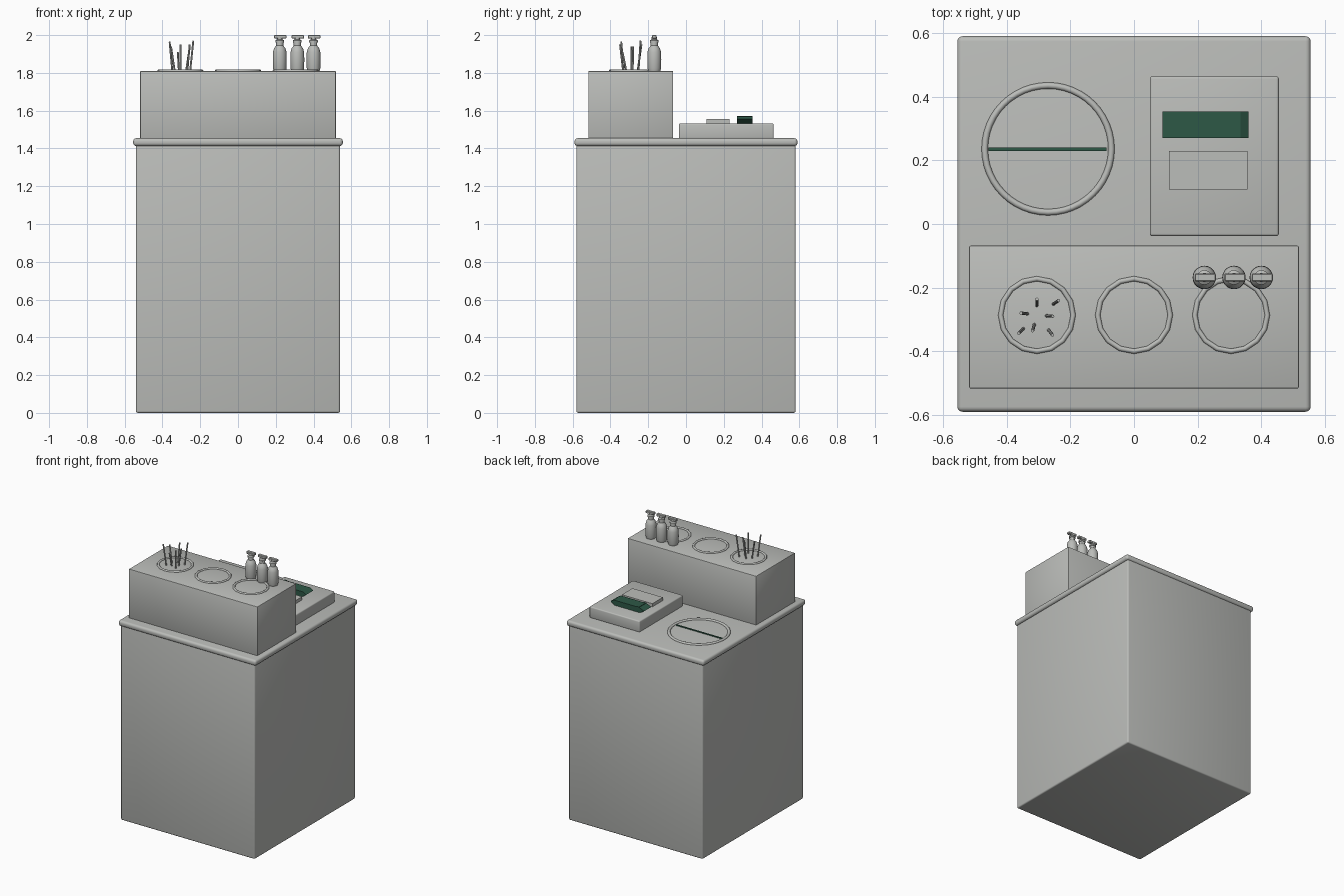
import bpy, bmesh, math
from mathutils import Vector

if "Cube" in bpy.data.objects:
    bpy.data.objects.remove(bpy.data.objects["Cube"], do_unlink=True)


def material(name, rgb):
    m = bpy.data.materials.new(name)
    m.use_nodes = True
    m.diffuse_color = (*rgb, 1)
    m.node_tree.nodes["Principled BSDF"].inputs["Base Color"].default_value = (*rgb, 1)
    return m


GREY = material("stone grey", (0.5, 0.51, 0.49))
GREEN = material("dark green", (0.027, 0.098, 0.062))


def finish(ob, name, mat, smooth=True):
    ob.name = name
    ob.data.materials.append(mat)
    if smooth:
        bpy.ops.object.select_all(action="DESELECT")
        ob.select_set(True)
        bpy.context.view_layer.objects.active = ob
        bpy.ops.object.shade_smooth_by_angle(angle=math.radians(35))
    return ob


def from_bmesh(bm, name, mat, smooth=True):
    bmesh.ops.recalc_face_normals(bm, faces=bm.faces)
    me = bpy.data.meshes.new(name)
    bm.to_mesh(me)
    bm.free()
    ob = bpy.data.objects.new(name, me)
    bpy.context.collection.objects.link(ob)
    return finish(ob, name, mat, smooth)


def box(name, lo, hi, mat=GREY, bevel=0.0, segments=3):
    lo, hi = Vector(lo), Vector(hi)
    bm = bmesh.new()
    bmesh.ops.create_cube(bm, size=1)
    for v in bm.verts:
        v.co = (lo + hi) / 2 + v.co * (hi - lo)
    if bevel:
        bmesh.ops.bevel(bm, geom=bm.edges[:], offset=bevel, segments=segments,
                        profile=0.5, affect="EDGES")
    return from_bmesh(bm, name, mat)


def ring(name, x, y, z, major, minor, sides):
    bpy.ops.mesh.primitive_torus_add(location=(x, y, z), major_radius=major, minor_radius=minor,
                                     major_segments=sides, minor_segments=12)
    return finish(bpy.context.object, name, GREY)


def lathe(name, profile, x, y, sides=20):
    bm = bmesh.new()
    verts = [bm.verts.new((x + r, y, z)) for r, z in profile]
    edges = [bm.edges.new(pair) for pair in zip(verts, verts[1:])]
    bmesh.ops.spin(bm, geom=verts + edges, cent=(x, y, 0), axis=(0, 0, 1),
                   angle=math.tau, steps=sides, use_merge=True)
    bmesh.ops.remove_doubles(bm, verts=bm.verts, dist=0.0001)
    return from_bmesh(bm, name, GREY)


def rod(name, a, b, radius):
    a, b = Vector(a), Vector(b)
    bpy.ops.mesh.primitive_cylinder_add(vertices=8, radius=radius, depth=(b - a).length,
                                        location=(a + b) / 2)
    ob = bpy.context.object
    ob.rotation_euler = (b - a).to_track_quat("Z", "Y").to_euler()
    return finish(ob, name, GREY)


# Cabinet, rounded countertop and raised organiser
box("cabinet", (-0.54, -0.58, 0), (0.54, 0.58, 1.43), bevel=0.01)
box("countertop", (-0.555, -0.59, 1.413), (0.555, 0.59, 1.454), bevel=0.016, segments=4)
box("organiser", (-0.518, -0.517, 1.45), (0.518, -0.068, 1.81), bevel=0.005, segments=2)

# Rims on the organiser and around the waste opening
CUP_X, CUP_Y, TOP = 0.305, -0.286, 1.81
for i, side in enumerate(("right", "middle", "left")):
    ring(f"cup_rim_{side}", (i - 1) * CUP_X, CUP_Y, TOP, 0.114, 0.008, 16)
ring("waste_rim", -0.27, 0.236, 1.454, 0.199, 0.01, 48)
box("waste_slot", (-0.457, 0.23, 1.45), (-0.087, 0.241, 1.459), GREEN)

# Thin sticks leaning out of the right cup
sticks = [(0.00, 0.04, 0.14), (0.06, 0.04, 0.16), (-0.04, 0.005, 0.13), (0.04, -0.003, 0.13),
          (-0.05, -0.05, 0.155), (-0.011, -0.04, 0.1), (0.043, -0.055, 0.14)]
for i, (dx, dy, height) in enumerate(sticks):
    out = Vector((dx, dy, 0)).normalized() * 0.01
    mid = Vector((dx - CUP_X, dy + CUP_Y, TOP))
    rod(f"stick_{i + 1}", mid - out, mid + out + Vector((0, 0, height)), 0.005)

# Spray bottles with flat pump heads
outline = [(0, 0), (0.032, 0), (0.036, 0.015), (0.037, 0.06), (0.036, 0.1), (0.03, 0.12),
           (0.019, 0.135), (0.019, 0.15), (0.023, 0.152), (0.023, 0.162), (0.014, 0.168),
           (0.014, 0.18), (0, 0.18)]
for i, x in enumerate((0.221, 0.314, 0.4)):
    lathe(f"bottle_{i + 1}", [(r, TOP + z) for r, z in outline], x, -0.168)
    box(f"pump_head_{i + 1}", (x - 0.03, -0.18, 1.982), (x + 0.036, -0.156, 2.0),
        bevel=0.003, segments=1)

# Side tray with a paper pad
box("tray", (0.05, -0.038, 1.45), (0.455, 0.464, 1.533), bevel=0.008)
box("paper_pad", (0.11, 0.108, 1.533), (0.356, 0.23, 1.556))

# Green holder: a six-sided outline extruded front to back
bm = bmesh.new()
outline = [(0.09, 1.553), (0.13, 1.57), (0.335, 1.57), (0.36, 1.555), (0.33, 1.533), (0.125, 1.533)]
face = bm.faces.new([bm.verts.new((x, 0.27, z)) for x, z in outline])
moved = bmesh.ops.extrude_face_region(bm, geom=[face])["geom"]
bmesh.ops.translate(bm, vec=(0, 0.083, 0),
                    verts=[v for v in moved if isinstance(v, bmesh.types.BMVert)])
from_bmesh(bm, "green_holder", GREEN, smooth=False)
box("holder_clip", (0.131, 0.27, 1.568), (0.15, 0.353, 1.573), GREEN)
